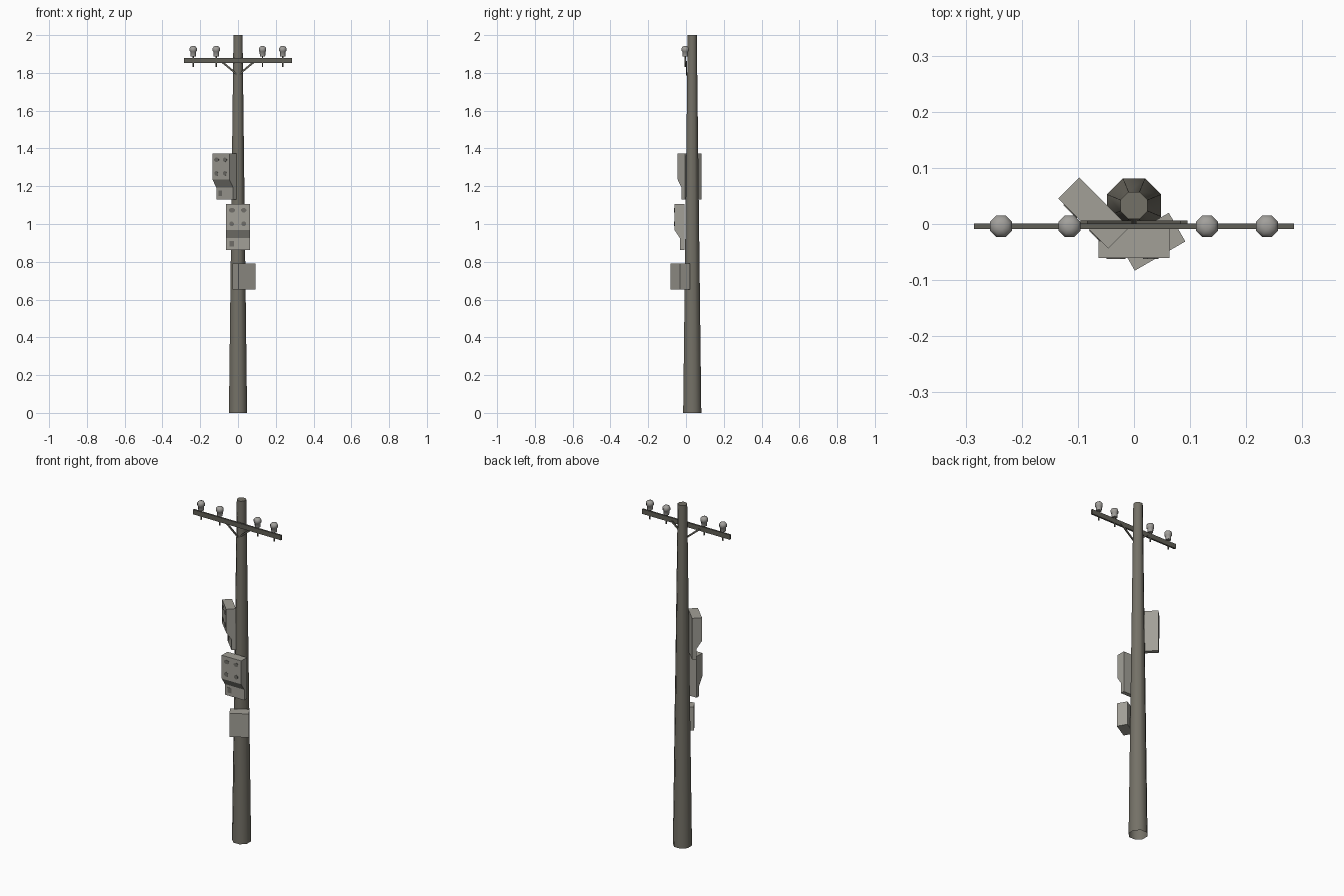
import bpy, bmesh, math
from mathutils import Matrix, Vector

if "Cube" in bpy.data.objects:
    bpy.data.objects.remove(bpy.data.objects["Cube"])


def material(name, rgb):
    m = bpy.data.materials.new(name)
    m.diffuse_color = (*rgb, 1)
    m.use_nodes = True
    m.node_tree.nodes["Principled BSDF"].inputs["Base Color"].default_value = m.diffuse_color
    return m


WOOD = material("weathered wood", (0.175, 0.165, 0.135))
DARK = material("dark timber", (0.12, 0.115, 0.095))
BOX = material("grey metal", (0.36, 0.35, 0.31))
STAIN = material("stained metal", (0.16, 0.155, 0.14))
CERAMIC = material("insulator grey", (0.36, 0.35, 0.33))


def make(name, verts, faces, mat, matrix=Matrix(), smooth=None):
    me = bpy.data.meshes.new(name)
    me.from_pydata([matrix @ Vector(v) for v in verts], [], faces)
    bm = bmesh.new()
    bm.from_mesh(me)
    bmesh.ops.recalc_face_normals(bm, faces=bm.faces)
    bm.to_mesh(me)
    bm.free()
    me.materials.append(mat)
    ob = bpy.data.objects.new(name, me)
    bpy.context.collection.objects.link(ob)
    if smooth:
        bpy.ops.object.select_all(action='DESELECT')
        bpy.context.view_layer.objects.active = ob
        ob.select_set(True)
        bpy.ops.object.shade_smooth_by_angle(angle=math.radians(smooth))
    return ob


def lathe(name, profile, mat, loc, sides=8, turn=0.5, cap_bottom=True):
    """Rings of (radius, z) around a vertical axis."""
    verts, faces = [], []
    for r, z in profile:
        for i in range(sides):
            a = 2 * math.pi * (i + turn) / sides
            verts.append((r * math.cos(a), r * math.sin(a), z))
    for k in range(len(profile) - 1):
        for i in range(sides):
            j = (i + 1) % sides
            faces.append((k * sides + i, k * sides + j, (k + 1) * sides + j, (k + 1) * sides + i))
    faces.append(range((len(profile) - 1) * sides, len(profile) * sides))
    if cap_bottom:
        faces.append(range(sides - 1, -1, -1))
    return make(name, verts, faces, mat, Matrix.Translation(loc), 50)


def extrude(name, outline, offset, mat, matrix=Matrix()):
    """Prism from a planar outline moved along offset."""
    n = len(outline)
    verts = [Vector(p) for p in outline]
    verts += [v + Vector(offset) for v in verts]
    faces = [tuple(range(n)), tuple(range(2 * n - 1, n - 1, -1))]
    faces += [(i, (i + 1) % n, n + (i + 1) % n, n + i) for i in range(n)]
    return make(name, verts, faces, mat, matrix)


# tapered pole, open underneath
lathe("pole", [(0.052, 0), (0.026, 2.0)], WOOD, (0, 0.033, 0), cap_bottom=False)

# crossarm and its two diagonal braces
extrude("crossarm", [(-0.285, -0.009, 1.852), (0.285, -0.009, 1.852),
                     (0.285, -0.009, 1.88), (-0.285, -0.009, 1.88)], (0, 0.01, 0), DARK)
for s in (-1, 1):
    extrude("crossarm_brace", [(s * 0.004, 0.001, 1.785), (s * 0.095, 0.001, 1.86),
                               (s * 0.083, 0.001, 1.864), (s * 0.004, 0.001, 1.797)],
            (0, 0.005, 0), DARK)

# insulators on pins
for x in (-0.237, -0.115, 0.13, 0.237):
    lathe("insulator_pin", [(0.004, 1.832), (0.004, 1.9)], DARK, (x, -0.004, 0), 6)
    lathe("insulator", [(0.015, 1.888), (0.017, 1.912), (0.021, 1.916), (0.021, 1.93),
                        (0.015, 1.939), (0.006, 1.942)], CERAMIC, (x, -0.004, 0))


def placed(x, y, z, degrees):
    return Matrix.Translation((x, y, z)) @ Matrix.Rotation(math.radians(degrees), 4, 'Z')


# two tall equipment boxes with a stepped-in lower part
side = [(0, 0), (-0.024, 0), (-0.024, 0.062), (-0.053, 0.105), (-0.053, 0.242), (0, 0.242)]
for name, m in (("upper_box", placed(-0.053, 0.038, 1.13, -45)),
                ("middle_box", placed(0, -0.008, 0.863, 0))):
    extrude(name, [(-0.063, y, z) for y, z in side], (0.126, 0, 0), BOX, m)
    # dark vents on the front
    for x, z, w, h in ((-0.032, 0.21, 0.018, 0.012), (0.03, 0.21, 0.015, 0.012),
                       (-0.034, 0.138, 0.013, 0.013), (0.03, 0.138, 0.013, 0.013)):
        ring = [(x + w * math.cos(a), -0.0545, z + h * math.sin(a))
                for a in [math.pi * (i + 0.5) / 4 for i in range(8)]]
        extrude(name + "_vent", ring, (0, 0.003, 0), STAIN, m)
    # small socket plate low on the left
    extrude(name + "_socket", [(-0.045, -0.025, 0.018), (-0.02, -0.025, 0.018),
                               (-0.02, -0.025, 0.048), (-0.045, -0.025, 0.048)],
            (0, 0.003, 0), STAIN, m)

# small plain box at the bottom
extrude("lower_box", [(-0.052, 0, 0), (0.052, 0, 0), (0.052, -0.059, 0), (-0.052, -0.059, 0)],
        (0, 0, 0.138), BOX, placed(0.017, -0.006, 0.652, 30))
